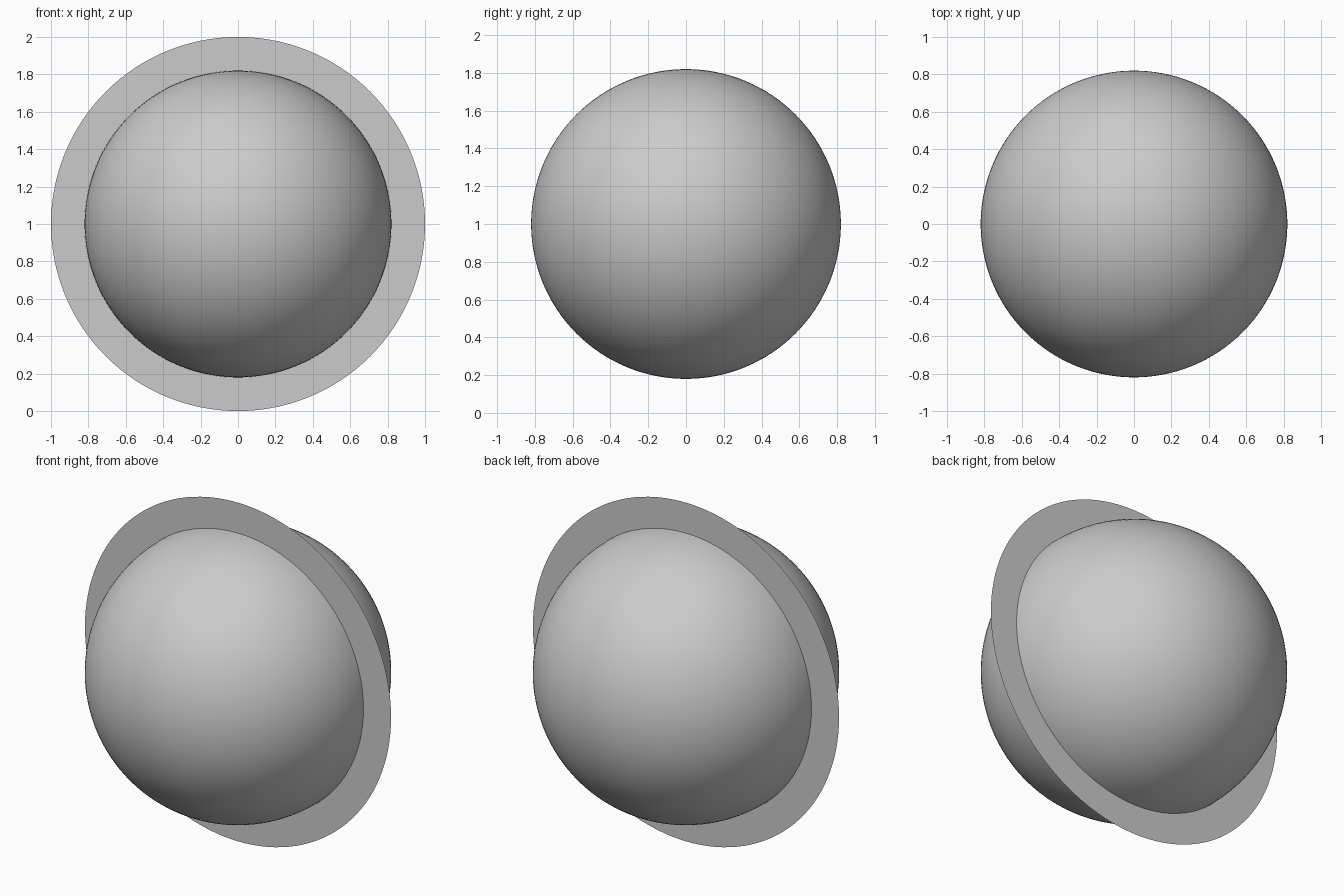
import bpy, bmesh
from math import pi, sin, cos

if "Cube" in bpy.data.objects:
    bpy.data.objects.remove(bpy.data.objects["Cube"])

SPHERE_R, RING_R, SEGMENTS = 0.82, 1.0, 128

# Smooth planet ball, poles facing front and back
bpy.ops.mesh.primitive_uv_sphere_add(segments=SEGMENTS, ring_count=64, radius=SPHERE_R,
                                     location=(0, 0, 1), rotation=(pi / 2, 0, 0))
ball = bpy.context.object
ball.name = "ball"
bpy.ops.object.shade_smooth()

# Paper-thin upright ring around the ball, just meeting its surface
bm = bmesh.new()
loops = [[bm.verts.new((r * cos(2 * pi * i / SEGMENTS), 0, r * sin(2 * pi * i / SEGMENTS)))
          for i in range(SEGMENTS)] for r in (SPHERE_R - 0.005, RING_R)]
inner, outer = loops
for i in range(SEGMENTS):
    j = (i + 1) % SEGMENTS
    bm.faces.new((inner[i], outer[i], outer[j], inner[j]))
mesh = bpy.data.meshes.new("ring")
bm.to_mesh(mesh)
bm.free()
ring = bpy.data.objects.new("ring", mesh)
ring.location = (0, 0, 1)
bpy.context.collection.objects.link(ring)
